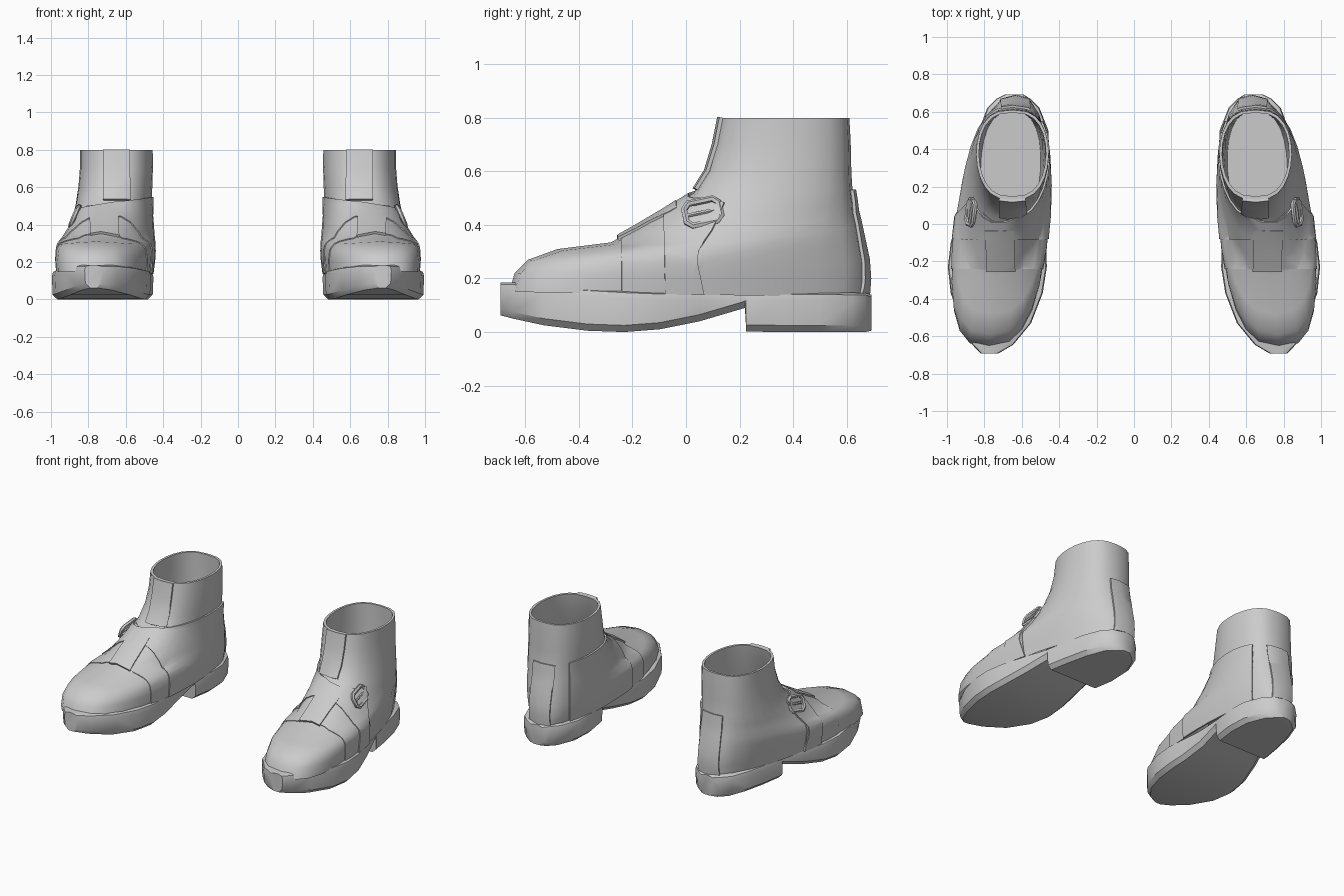
import bpy, bmesh, math
from mathutils import Vector

cube = bpy.data.objects.get("Cube")
if cube:
    bpy.data.objects.remove(cube, do_unlink=True)

grey = bpy.data.materials.new("soft_grey")
grey.use_nodes = True
grey.diffuse_color = (0.6, 0.6, 0.6, 1)
grey.node_tree.nodes["Principled BSDF"].inputs["Base Color"].default_value = (0.6, 0.6, 0.6, 1)

SEGMENTS = 24


def finish(obj, angle=40):
    """Mirror the left part to the right boot, bake modifiers, shade."""
    obj.modifiers.new("pair", "MIRROR").use_mirror_merge = False
    bpy.ops.object.select_all(action="DESELECT")
    obj.select_set(True)
    bpy.context.view_layer.objects.active = obj
    bpy.ops.object.convert(target="MESH")
    bpy.ops.object.shade_smooth_by_angle(angle=math.radians(angle))


def add_object(name, bm):
    mesh = bpy.data.meshes.new(name)
    bm.to_mesh(mesh)
    bm.free()
    mesh.materials.append(grey)
    obj = bpy.data.objects.new(name, mesh)
    bpy.context.collection.objects.link(obj)
    return obj


def loft(loops, cap_start=False, cap_end=False):
    bm = bmesh.new()
    rows = [[bm.verts.new(p) for p in loop] for loop in loops]
    n = len(rows[0])
    for low, high in zip(rows, rows[1:]):
        for j in range(n):
            k = (j + 1) % n
            bm.faces.new((low[j], low[k], high[k], high[j]))
    if cap_start:
        bm.faces.new(rows[0][::-1])
    if cap_end:
        bm.faces.new(rows[-1])
    return bm


def ring(yf, zf, yb, zb, xf, xb, wf, wb, dip):
    """Egg-shaped tilted loop from a front point to a back point."""
    loop = []
    for j in range(SEGMENTS):
        a = math.tau * j / SEGMENTS
        c = (1 - math.cos(a)) / 2
        s = math.sin(a)
        mix = lambda f, b: f + (b - f) * c
        side = math.copysign(abs(s) ** 0.72, s) if abs(s) > 1e-6 else 0
        loop.append((mix(xf, xb) + mix(wf, wb) * side, mix(yf, yb),
                     mix(zf, zb) - dip * abs(s)))
    return loop


# Upper: front y, z, back y, z, centre x front/back, half width front/back, dip
OUTER = [ring(*r) for r in (
    (-.66, .15, .675, .13, .775, .63, .28, .195, 0),
    (-.64, .22, .68, .20, .775, .63, .28, .21, 0),
    (-.59, .27, .675, .27, .77, .635, .275, .22, .01),
    (-.48, .31, .66, .34, .76, .64, .26, .225, .025),
    (-.28, .335, .645, .41, .74, .645, .235, .225, .035),
    (-.19, .385, .635, .45, .72, .645, .215, .22, .035),
    (-.08, .45, .63, .49, .70, .65, .2, .215, .03),
    (.03, .52, .62, .55, .68, .65, .195, .208, .02),
    (.08, .60, .617, .62, .66, .65, .192, .203, 0),
    (.11, .70, .615, .71, .65, .65, .19, .2, 0),
    (.13, .80, .61, .80, .65, .65, .19, .198, 0))]
LINER = [ring(*r) for r in (
    (.148, .80, .595, .80, .65, .65, .175, .183, 0),
    (.125, .70, .598, .70, .65, .65, .175, .183, 0),
    (.06, .55, .60, .55, .66, .65, .175, .183, 0),
    (-.02, .38, .60, .38, .67, .65, .165, .18, 0),
    (-.02, .22, .60, .22, .67, .65, .15, .17, 0))]
finish(add_object("boot_uppers", loft(OUTER + LINER, cap_end=True)))


def panel(name, thickness, *cuts):
    """Leather overlay: part of the upper, trimmed by planes, thickened."""
    bm = loft(OUTER)
    for point, normal in cuts:
        bmesh.ops.bisect_plane(bm, geom=bm.verts[:] + bm.edges[:] + bm.faces[:],
                               plane_co=point, plane_no=normal, clear_outer=True)
    obj = add_object(name, bm)
    solid = obj.modifiers.new("thickness", "SOLIDIFY")
    solid.thickness = thickness
    solid.offset = 1
    finish(obj)


def below(axis, value):
    return ([value if i == axis else 0 for i in range(3)], [float(i == axis) for i in range(3)])


def above(axis, value):
    return ([value if i == axis else 0 for i in range(3)], [-float(i == axis) for i in range(3)])


X, Y, Z = range(3)
panel("vamp_panels", .005, above(Y, -.24), below(Y, .06), below(Z, .5))
panel("tongue_tabs", .014, above(Y, -.25), below(Y, -.03), above(X, .64), below(X, .79), above(Z, .3))
panel("instep_straps", .011, above(Y, -.08), ((.45, 0, .55), (.17, 0, 1)), ((.88, .12, 0), (1, .9, 0)))
panel("shaft_flaps", .014, above(Z, .53), below(Y, .3), above(X, .58), below(X, .72))
panel("heel_strips", .012, above(Y, .5), below(Z, .53), above(X, .56), below(X, .71))


# Sole with stepped heel: y, inner x, outer x, top z, bottom z
def sole_loop(y, inner, outer, top, bottom):
    half = [(inner + .035, top), (inner + .006, top - .008), (inner, top - .03),
            (inner + .004, bottom + .025), (inner + .03, bottom)]
    other = [(inner + outer - x, z) for x, z in reversed(half)]
    return [(x, y, z) for x, z in half + other]


SOLE = (
    (-.692, .725, .82, .185, .062),
    (-.645, .645, .865, .185, .05),
    (-.53, .55, .925, .175, .025),
    (-.37, .488, .98, .163, .005),
    (-.23, .466, .995, .155, 0),
    (-.1, .47, .98, .15, .01),
    (.05, .48, .94, .148, .04),
    (.22, .472, .885, .148, .09),
    (.225, .472, .885, .148, .002),
    (.36, .452, .862, .148, 0),
    (.5, .458, .83, .148, 0),
    (.62, .505, .785, .147, 0),
    (.67, .555, .735, .146, 0),
    (.692, .59, .69, .14, .005))
bm = loft([sole_loop(*s) for s in SOLE], True, True)
bmesh.ops.recalc_face_normals(bm, faces=bm.faces[:])
finish(add_object("soles", bm), 35)


# Buckle frame and prong on the outer side
CENTRE = Vector((.872, .062, .447))
ALONG = Vector((-.12, .97, .2)).normalized()
UP = Vector((-.38, -.2, .9)).normalized()


def wire(name, points, radius, closed):
    curve = bpy.data.curves.new(name, "CURVE")
    curve.dimensions = "3D"
    curve.bevel_depth = radius
    curve.bevel_resolution = 1
    curve.use_fill_caps = True
    line = curve.splines.new("POLY")
    line.points.add(len(points) - 1)
    for p, (u, v) in zip(line.points, points):
        p.co = (*(CENTRE + ALONG * u + UP * v), 1)
    line.use_cyclic_u = closed
    curve.materials.append(grey)
    obj = bpy.data.objects.new(name, curve)
    bpy.context.collection.objects.link(obj)
    finish(obj, 50)


corner = [(.066, .026), (.046, .046)]
frame = corner + [(-u, v) for u, v in reversed(corner)]
frame += [(-u, -v) for u, v in frame]
wire("buckle_frames", frame, .013, True)
wire("buckle_prongs", [(-.062, 0), (.062, 0)], .008, False)
